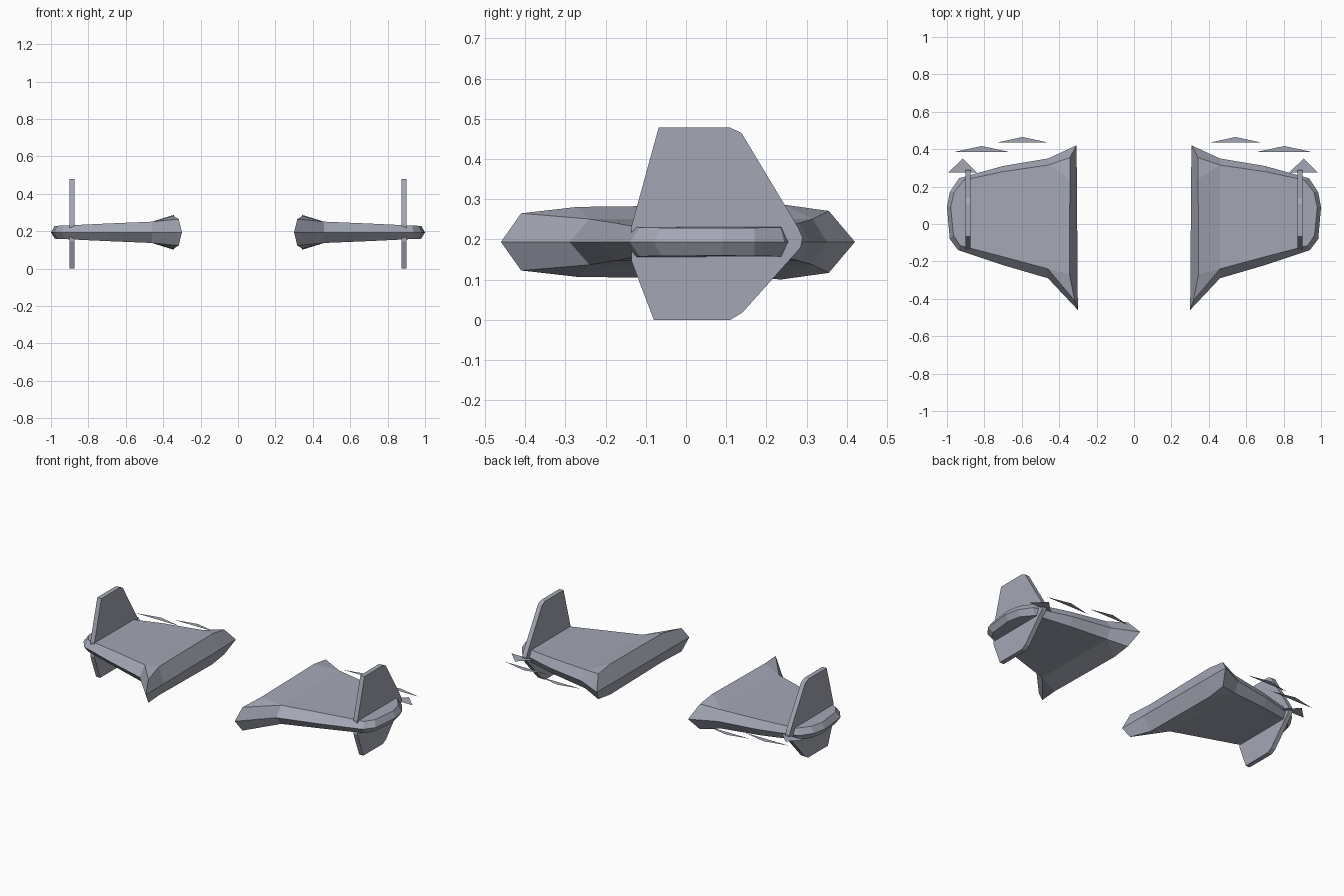
import bpy
import bmesh

cube = bpy.data.objects.get("Cube")
if cube:
    bpy.data.objects.remove(cube, do_unlink=True)

hull_grey = bpy.data.materials.new("hull_grey")
hull_grey.use_nodes = True
colour = (0.37, 0.39, 0.46, 1)
hull_grey.diffuse_color = colour
hull_grey.node_tree.nodes["Principled BSDF"].inputs["Base Color"].default_value = colour

MID_Z = 0.194


def make_object(name, bm, closed=True, mirrored=True):
    """Turn a bmesh into a flat shaded object, optionally mirrored across x."""
    if closed:
        bmesh.ops.recalc_face_normals(bm, faces=bm.faces)
    mesh = bpy.data.meshes.new(name)
    bm.to_mesh(mesh)
    bm.free()
    mesh.materials.append(hull_grey)
    obj = bpy.data.objects.new(name, mesh)
    bpy.context.collection.objects.link(obj)
    if mirrored:
        obj.modifiers.new("Mirror", "MIRROR").use_mirror_merge = False
    return obj


# Wings: a mid-height rim, with a raised inset plate above and below it
rim = [(.30, -.46), (.46, -.29), (.70, -.22), (.94, -.14), (.985, -.08),
       (1, .09), (.985, .17), (.935, .245), (.70, .31), (.46, .35),
       (.308, .42), (.305, .24), (.302, -.28)]
plate = [(.317, -.41, .071), (.46, -.24, .057), (.70, -.175, .047),
         (.93, -.115, .036), (.965, -.06, .035), (.98, .09, .034),
         (.962, .17, .035), (.91, .235, .036), (.70, .28, .047),
         (.46, .315, .057), (.343, .355, .077), (.343, .24, .093),
         (.345, -.27, .087)]
plate_faces = [(0, 1, 12), (1, 9, 11, 12), (9, 10, 11), (1, 2, 8, 9),
               (2, 3, 7, 8), (3, 4, 5, 6, 7)]

bm = bmesh.new()
rim_verts = [bm.verts.new((x, y, MID_Z)) for x, y in rim]
for side in (1, -1):
    skin = [bm.verts.new((x, y, MID_Z + side * h)) for x, y, h in plate]
    for i in range(len(rim)):
        j = (i + 1) % len(rim)
        bm.faces.new((rim_verts[i], rim_verts[j], skin[j], skin[i]))
    for face in plate_faces:
        bm.faces.new([skin[i] for i in face])
make_object("wings", bm)

# Upright fins near the wing tips
fin_profile = [(-.068, .478), (.11, .478), (.138, .465), (.28, .228),
               (.29, .205), (.285, .18), (.14, .018), (.11, 0),
               (-.08, 0), (-.135, .145), (-.135, .235)]
bm = bmesh.new()
fin = bm.faces.new([bm.verts.new((.873, y, z)) for y, z in fin_profile])
sweep = bmesh.ops.extrude_face_region(bm, geom=[fin], use_keep_orig=True)
bmesh.ops.translate(bm, vec=(.028, 0, 0),
                    verts=[g for g in sweep["geom"] if isinstance(g, bmesh.types.BMVert)])
make_object("tip_fins", bm)

# Flat triangular slivers trailing behind each wing:
# left centre, right centre, half width, base y, tip y
slivers = [(.543, -.596, .139, .435, .465),
           (.803, -.814, .147, .385, .417),
           (.907, -.916, .077, .275, .35)]
for name, column in (("left_trailing_slivers", 0), ("right_trailing_slivers", 1)):
    bm = bmesh.new()
    for row in slivers:
        centre, (half, base, tip) = row[column], row[2:]
        corners = [(centre - half, base), (centre + half, base), (centre, tip)]
        bm.faces.new([bm.verts.new((x, y, MID_Z)) for x, y in corners])
    make_object(name, bm, closed=False, mirrored=False)
